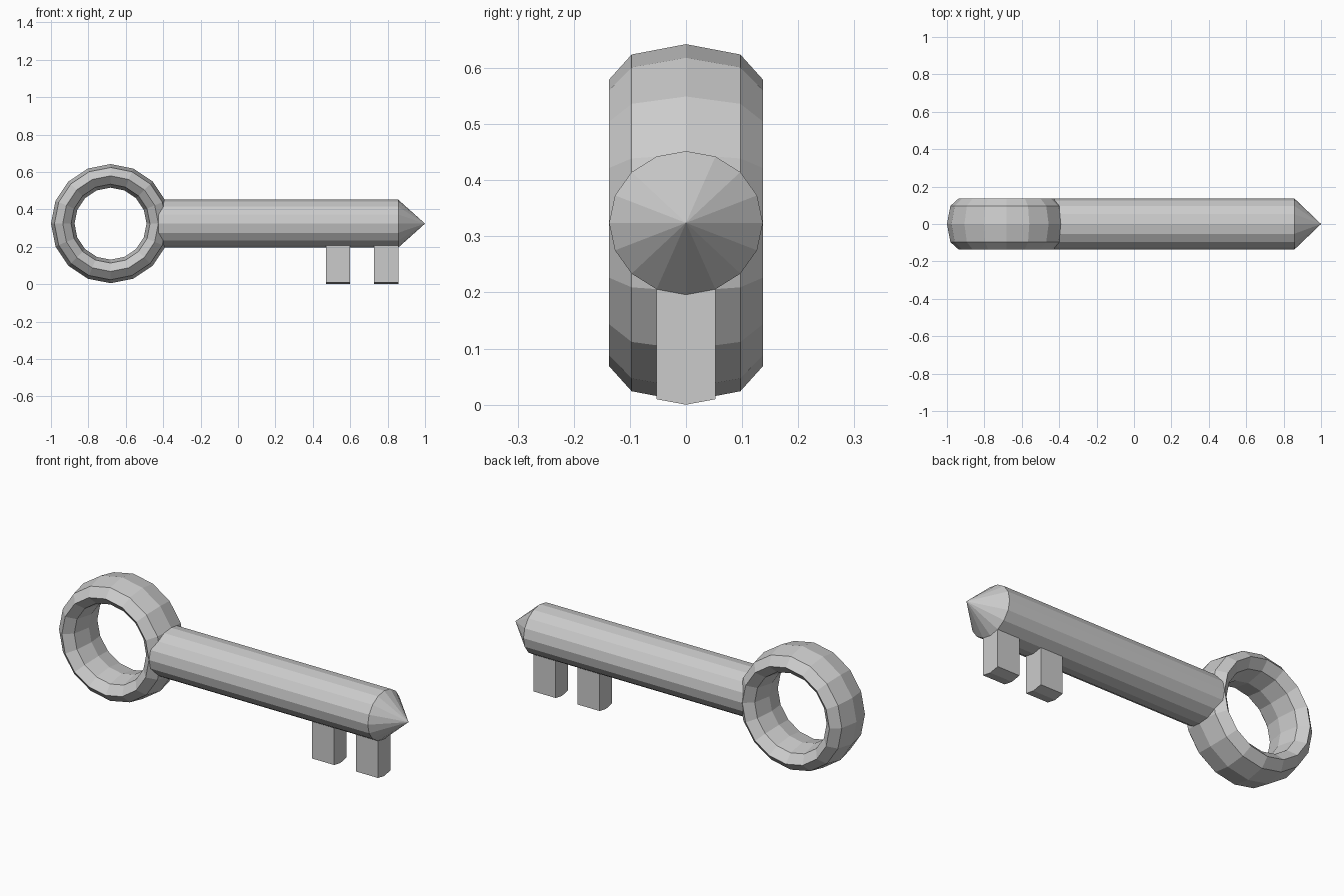
import bpy, bmesh
from math import radians, sin, cos, tau

if "Cube" in bpy.data.objects:
    bpy.data.objects.remove(bpy.data.objects["Cube"])

AXIS_Z = 0.324      # height of the key's centre line
HALF_Y = 0.137      # half thickness
HALF_Z = 0.128      # half height of the shaft
SIDES = 16


def make_bow():
    # Ring handle: low-poly torus stretched along its axis
    tube = 0.063
    bpy.ops.mesh.primitive_torus_add(
        major_segments=SIDES, minor_segments=8,
        major_radius=0.2555, minor_radius=tube,
        location=(-0.6815, 0, AXIS_Z), rotation=(radians(90), 0, 0))
    bow = bpy.context.object
    bow.name = "ring_handle"
    bow.scale.z = HALF_Y / tube
    bpy.ops.object.transform_apply(location=False, rotation=True, scale=True)
    bpy.ops.object.shade_flat()


def make_shaft():
    bm = bmesh.new()

    # Cross-sections along the shaft, with loops at the tooth edges
    stations = [-0.425, 0.47, 0.60, 0.728, 0.857]
    loops = []
    for x in stations:
        loops.append([bm.verts.new((x, HALF_Y * sin(tau * i / SIDES),
                                    AXIS_Z + HALF_Z * cos(tau * i / SIDES)))
                      for i in range(SIDES)])
    tip = bm.verts.new((1.0, 0, AXIS_Z))
    teeth = []
    bottom = SIDES // 2
    for s, (a, b) in enumerate(zip(loops, loops[1:])):
        for i in range(SIDES):
            j = (i + 1) % SIDES
            face = bm.faces.new((a[i], a[j], b[j], b[i]))
            if s in (1, 3) and i in (bottom - 1, bottom):
                teeth.append(face)

    # Hidden end cap and pointed tip
    bm.faces.new(loops[0])
    for i in range(SIDES):
        bm.faces.new((loops[-1][i], loops[-1][(i + 1) % SIDES], tip))

    # Teeth: bottom faces extruded straight down
    result = bmesh.ops.extrude_face_region(bm, geom=teeth)
    moved = [g for g in result["geom"] if isinstance(g, bmesh.types.BMVert)]
    bmesh.ops.translate(bm, verts=moved, vec=(0, 0, HALF_Z - AXIS_Z))

    bmesh.ops.recalc_face_normals(bm, faces=bm.faces[:])
    mesh = bpy.data.meshes.new("toothed_shaft")
    bm.to_mesh(mesh)
    bm.free()
    bpy.context.collection.objects.link(
        bpy.data.objects.new("toothed_shaft", mesh))


make_bow()
make_shaft()
